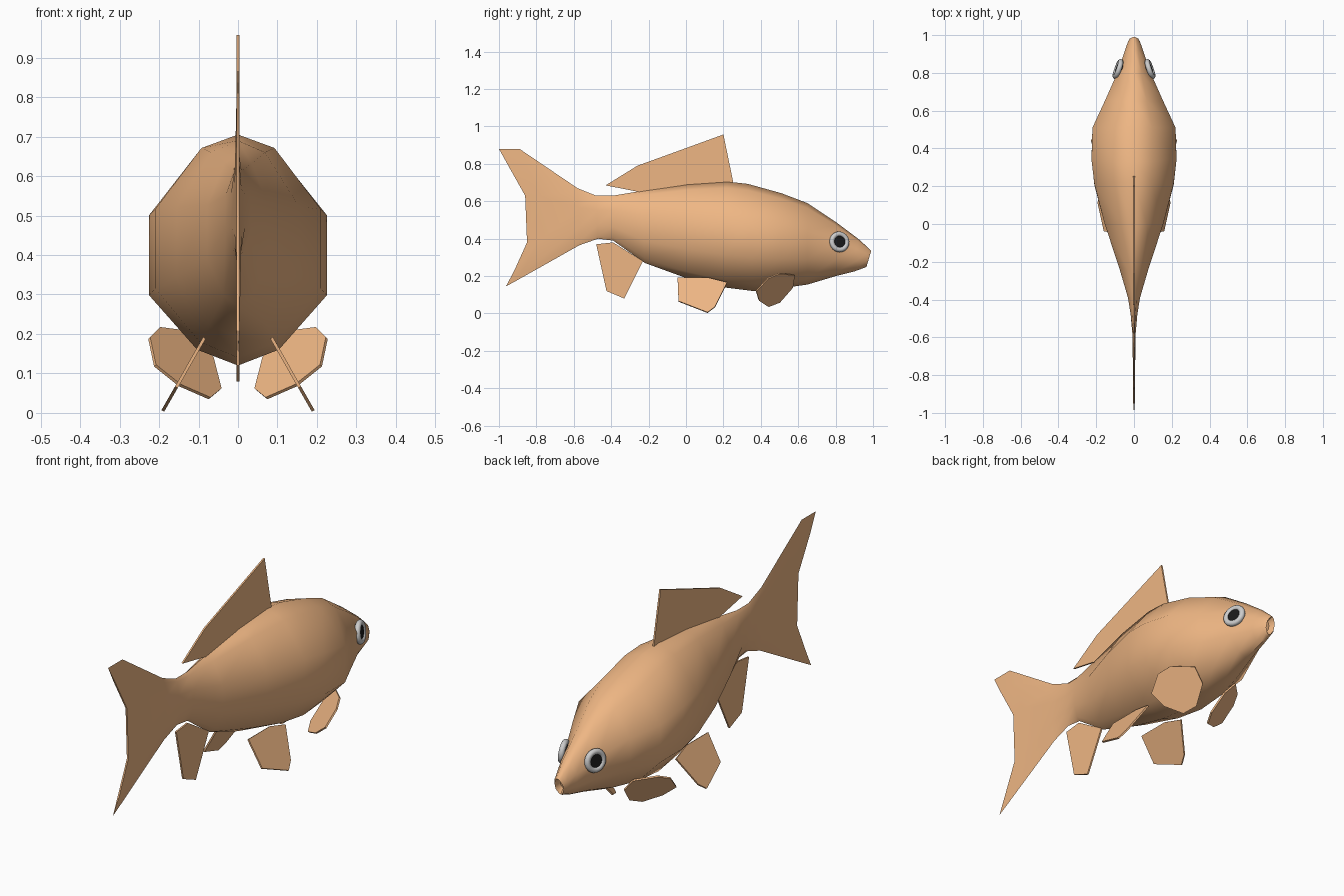
import bpy, bmesh, math
from mathutils import Vector

if "Cube" in bpy.data.objects:
    bpy.data.objects.remove(bpy.data.objects["Cube"])


def material(name, rgb):
    m = bpy.data.materials.new(name)
    m.diffuse_color = (*rgb, 1)
    m.use_nodes = True
    m.node_tree.nodes["Principled BSDF"].inputs["Base Color"].default_value = m.diffuse_color
    return m


ORANGE = material("orange", (0.86, 0.47, 0.23))
GREY = material("light_grey", (0.7, 0.7, 0.7))
BLACK = material("black", (0.01, 0.01, 0.01))


def make_object(name, verts, faces, mat):
    me = bpy.data.meshes.new(name)
    me.from_pydata(verts, [], faces)
    bm = bmesh.new()
    bm.from_mesh(me)
    bmesh.ops.recalc_face_normals(bm, faces=bm.faces)
    bm.to_mesh(me)
    bm.free()
    me.materials.append(mat)
    ob = bpy.data.objects.new(name, me)
    bpy.context.collection.objects.link(ob)
    return ob


def smooth(ob, angle):
    bpy.ops.object.select_all(action='DESELECT')
    ob.select_set(True)
    bpy.context.view_layer.objects.active = ob
    bpy.ops.object.shade_smooth_by_angle(angle=math.radians(angle))


# Cross-section: (share of half width, share of height), top to bottom
SECTION = [(0, 1), (0.44, 0.94), (1, 0.665), (1, 0.31), (0.46, 0.07), (0, 0)]


def section(y_top, y_bot, top, bot, half):
    return [(w * half, y_bot + (y_top - y_bot) * h, bot + (top - bot) * h) for w, h in SECTION]


# Body stations: y at top, y at bottom, top z, bottom z, half width
stations = [
    (0.955, 0.945, 0.325, 0.275, 0.012), (0.99, 0.965, 0.335, 0.25, 0.022),
    (0.97, 0.955, 0.355, 0.245, 0.032), (0.92, 0.90, 0.40, 0.225, 0.05),
    (0.80, 0.80, 0.49, 0.20, 0.088), (0.65, 0.65, 0.59, 0.155, 0.155),
    (0.51, 0.51, 0.643, 0.135, 0.22), (0.33, 0.36, 0.693, 0.12, 0.225),
    (0.22, 0.20, 0.705, 0.14, 0.21), (0, 0, 0.69, 0.19, 0.155),
    (-0.24, -0.22, 0.655, 0.27, 0.078), (-0.39, -0.39, 0.63, 0.39, 0.032),
    (-0.48, -0.47, 0.63, 0.40, 0.018), (-0.58, -0.57, 0.67, 0.365, 0.009),
]
halves = [section(*s) for s in stations]

# Forked tail edge, given as (y, z) for each point of the section
for edge in (
    [(-0.89, 0.88), (-0.85, 0.79), (-0.79, 0.63), (-0.79, 0.38), (-0.88, 0.21), (-0.92, 0.168)],
    [(-1.0, 0.88), (-0.95, 0.79), (-0.86, 0.63), (-0.85, 0.38), (-0.92, 0.225), (-0.963, 0.145)],
):
    halves.append([(0.004 if 0 < i < 5 else 0, y, z) for i, (y, z) in enumerate(edge)])

verts, faces = [], []
for half in halves:
    verts += half + [(-x, y, z) for x, y, z in half[4:0:-1]]
n = 10
for r in range(len(halves) - 1):
    for i in range(n):
        j = (i + 1) % n
        faces.append((r * n + i, r * n + j, (r + 1) * n + j, (r + 1) * n + i))
# Mouth floor and tail edge closed by strips across the section
for base in (0, (len(halves) - 1) * n):
    faces += [(base, base + 1, base + 9), (base + 4, base + 5, base + 6)]
    faces += [(base + i, base + i + 1, base + 9 - i, base + 10 - i) for i in (1, 2, 3)]
body = make_object("body_and_tail", verts, faces, ORANGE)
smooth(body, 50)


# Fins: outline in (y, z), x from a plane function, thickened
def fin(name, outline, x_of=lambda y, z: 0, mirror=False):
    pts = [(x_of(y, z), y, z) for y, z in outline]
    ob = make_object(name, pts, [tuple(range(len(pts)))], ORANGE)
    if mirror:
        ob.modifiers.new("Mirror", 'MIRROR').use_mirror_merge = False
    solid = ob.modifiers.new("Solidify", 'SOLIDIFY')
    solid.thickness = 0.008
    solid.offset = 0
    return ob


fin("dorsal_fin", [(0.255, 0.69), (0.20, 0.957), (-0.26, 0.79), (-0.43, 0.685),
                   (-0.24, 0.648), (0, 0.67)])
fin("anal_fin", [(-0.48, 0.37), (-0.39, 0.38), (-0.23, 0.28), (-0.33, 0.08), (-0.425, 0.12)])
fin("pelvic_fins", [(-0.045, 0.19), (-0.04, 0.065), (0.115, 0.005), (0.155, 0.035),
                    (0.22, 0.165), (0.12, 0.19)],
    lambda y, z: 0.085 + (0.19 - z) * 0.57, True)
fin("pectoral_fins", [(0.375, 0.12), (0.44, 0.19), (0.50, 0.215), (0.58, 0.205),
                      (0.57, 0.14), (0.50, 0.06), (0.44, 0.037), (0.39, 0.07)],
    lambda y, z: 0.409 + z - 0.85 * y, True)

# Eyes: grey ring around a black pupil, facing out and slightly forward
for side, label in ((1, "right"), (-1, "left")):
    direction = Vector((side * 0.93, 0.33, 0.12)).normalized()
    rot = direction.to_track_quat('Z', 'Y').to_euler()
    centre = Vector((side * 0.085, 0.82, 0.383))
    bpy.ops.mesh.primitive_torus_add(major_segments=24, minor_segments=10, major_radius=0.042,
                                     minor_radius=0.014, location=centre, rotation=rot)
    ring = bpy.context.object
    ring.name = label + "_eye_ring"
    ring.data.materials.append(GREY)
    smooth(ring, 60)
    bpy.ops.mesh.primitive_cylinder_add(vertices=24, radius=0.034, depth=0.025,
                                        location=centre - direction * 0.005, rotation=rot)
    pupil = bpy.context.object
    pupil.name = label + "_pupil"
    pupil.data.materials.append(BLACK)
    smooth(pupil, 30)
